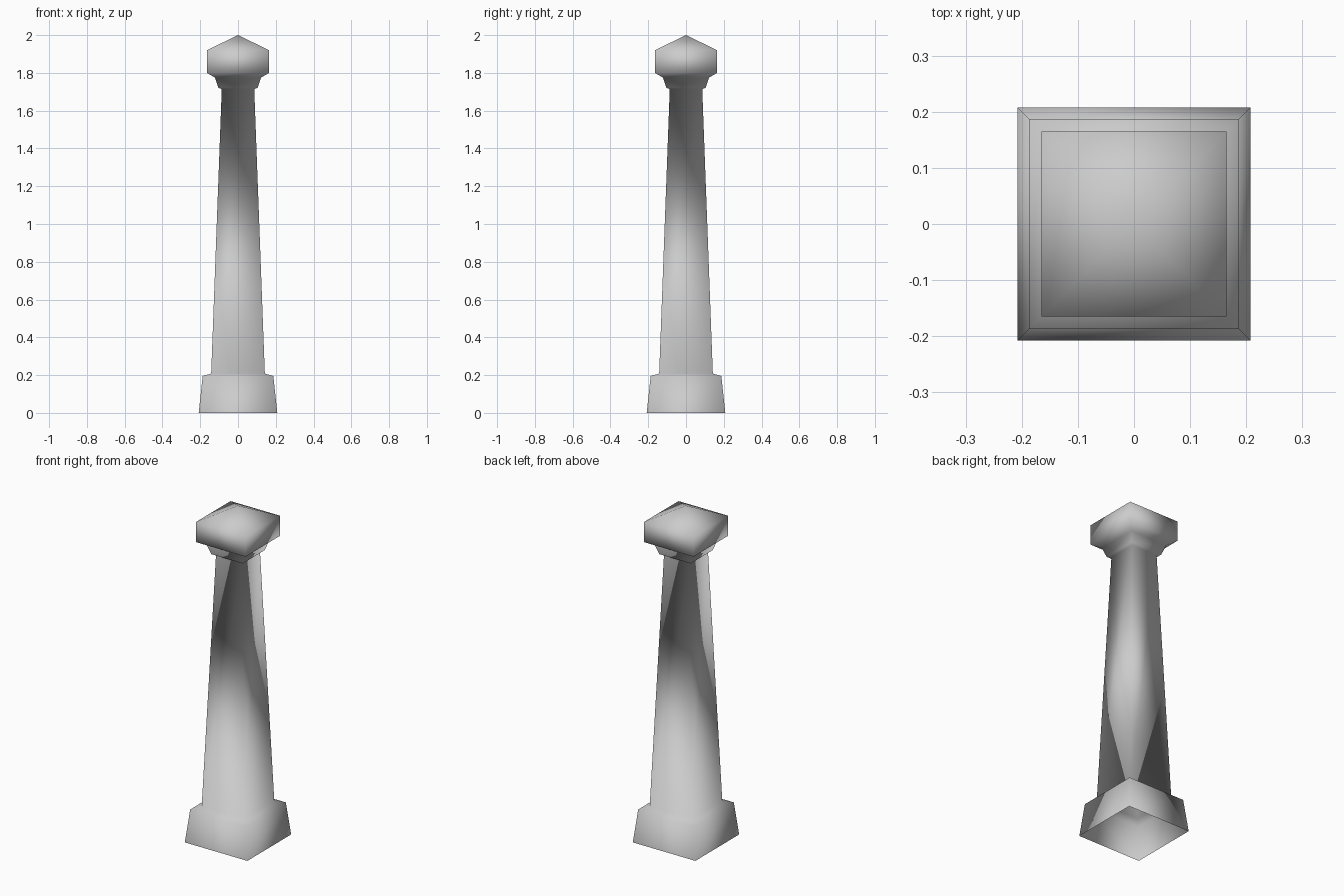
import bpy, bmesh

if "Cube" in bpy.data.objects:
    bpy.data.objects.remove(bpy.data.objects["Cube"])

# Stone colour
stone = bpy.data.materials.new("pale grey stone")
stone.diffuse_color = (0.6, 0.6, 0.6, 1)
stone.use_nodes = True
stone.node_tree.nodes["Principled BSDF"].inputs["Base Color"].default_value = stone.diffuse_color

# Half width and height of each square ring, from the open foot to the cap
profile = [(0.208, 0.0), (0.187, 0.195), (0.142, 0.208),   # plinth
           (0.086, 1.715),                                 # tapered shaft
           (0.104, 1.72), (0.122, 1.775),                  # collar
           (0.165, 1.80), (0.165, 1.92)]                   # cap block

bm = bmesh.new()
rings = [[bm.verts.new((sx * r, sy * r, z))
          for sx, sy in ((-1, -1), (1, -1), (1, 1), (-1, 1))]
         for r, z in profile]
for low, high in zip(rings, rings[1:]):
    for i in range(4):
        j = (i + 1) % 4
        bm.faces.new((low[i], low[j], high[j], high[i]))

# Pyramid top
apex = bm.verts.new((0, 0, 2.0))
for i in range(4):
    bm.faces.new((rings[-1][i], rings[-1][(i + 1) % 4], apex))

# Smooth shading over the whole pillar
for f in bm.faces:
    f.smooth = True
mesh = bpy.data.meshes.new("pillar")
bm.to_mesh(mesh)
bm.free()
mesh.materials.append(stone)
pillar = bpy.data.objects.new("pillar", mesh)
bpy.context.collection.objects.link(pillar)
